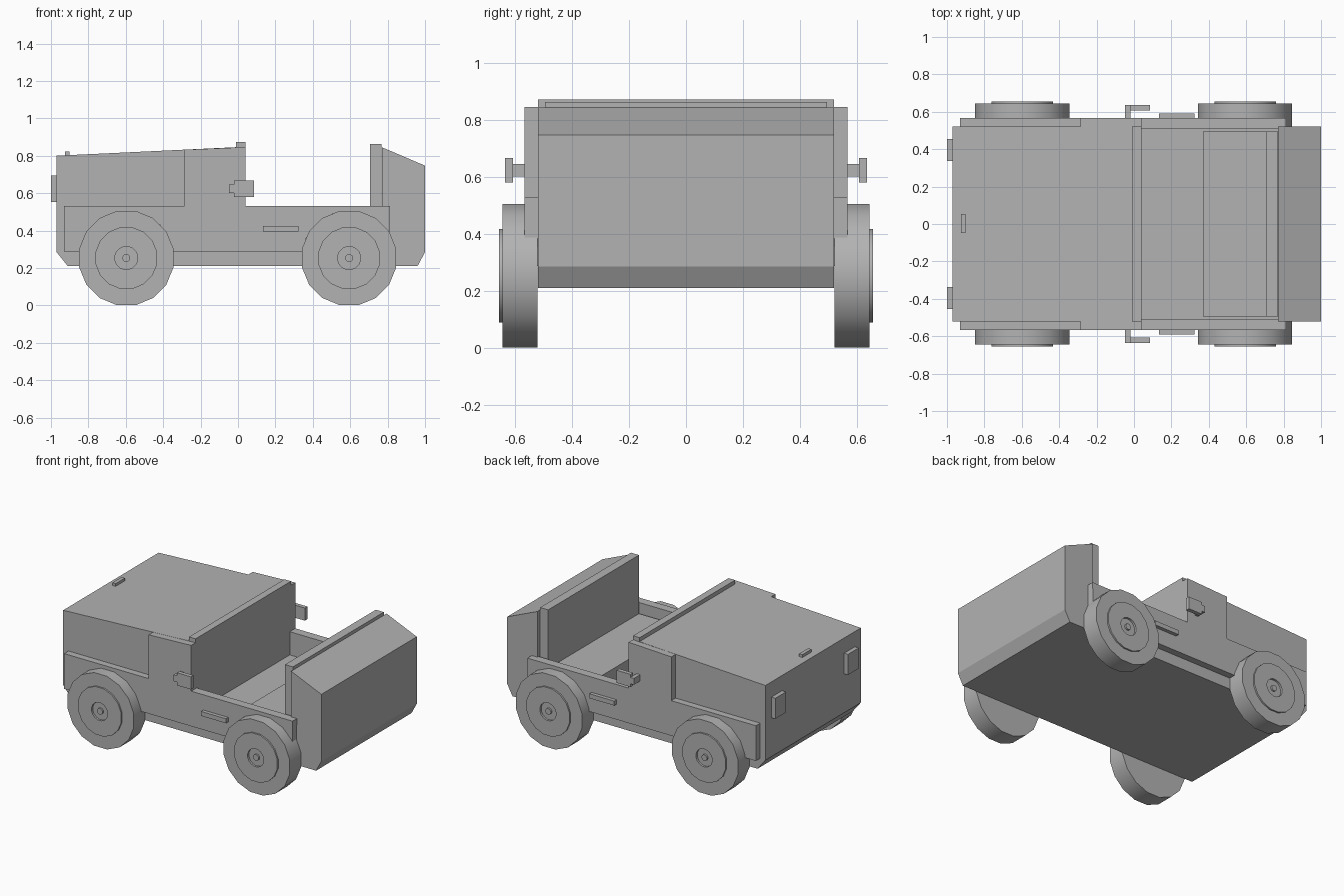
import bpy, bmesh, math
from mathutils import Matrix

if "Cube" in bpy.data.objects:
    bpy.data.objects.remove(bpy.data.objects["Cube"])

GREY = bpy.data.materials.new("dark_grey")
GREY.diffuse_color = (.45, .45, .45, 1)
GREY.use_nodes = True
GREY.node_tree.nodes["Principled BSDF"].inputs["Base Color"].default_value = GREY.diffuse_color


def finish(name, bm, smooth=False):
    bmesh.ops.recalc_face_normals(bm, faces=bm.faces)
    me = bpy.data.meshes.new(name)
    bm.to_mesh(me)
    bm.free()
    me.materials.append(GREY)
    if smooth:
        me.shade_smooth()
        me.set_sharp_from_angle(angle=math.radians(30))
    ob = bpy.data.objects.new(name, me)
    bpy.context.collection.objects.link(ob)
    return ob


def box(name, x, y, z):
    bm = bmesh.new()
    size = Matrix.Diagonal((x[1] - x[0], y[1] - y[0], z[1] - z[0], 1))
    mid = Matrix.Translation((sum(x) / 2, sum(y) / 2, sum(z) / 2))
    bmesh.ops.create_cube(bm, size=1, matrix=mid @ size)
    return finish(name, bm)


def extrude_profile(name, pts, y0, y1):
    bm = bmesh.new()
    face = bm.faces.new([bm.verts.new((x, y0, z)) for x, z in pts])
    new = bmesh.ops.extrude_face_region(bm, geom=[face])["geom"]
    verts = [v for v in new if isinstance(v, bmesh.types.BMVert)]
    bmesh.ops.translate(bm, verts=verts, vec=(0, y1 - y0, 0))
    return finish(name, bm)


def lathe(name, x, z, profile, sides):
    # rings of (radius, y) joined around the y axis and capped
    bm = bmesh.new()
    step = 2 * math.pi / sides
    rings = [[bm.verts.new((x + r * math.cos((i + .5) * step), y,
                            z + r * math.sin((i + .5) * step)))
              for i in range(sides)] for r, y in profile]
    for a, b in zip(rings, rings[1:]):
        for i in range(sides):
            j = (i + 1) % sides
            bm.faces.new((a[i], a[j], b[j], b[i]))
    bm.faces.new(rings[0])
    bm.faces.new(rings[-1])
    return finish(name, bm, smooth=True)


def both_sides(ob, smooth=False):
    # second copy on the opposite flank
    bm = bmesh.new()
    bm.from_mesh(ob.data)
    bmesh.ops.scale(bm, verts=bm.verts, vec=(1, -1, 1))
    finish(ob.name + "_opposite", bm, smooth)


def arch(cx, a0, a1, n=9):
    r = .253
    angles = [math.radians(a0 + (a1 - a0) * i / n) for i in range(n + 1)]
    return [(cx + r * math.cos(a), WHEEL_Z + r * math.sin(a)) for a in angles]


WHEEL_Z = .253
WHEELS = {"front": -.597, "rear": .594}
FLOOR = .37

# Body hull with open cabin between hood and tail box
extrude_profile("body", [
    (-.91, .21), (.96, .21), (1, .285), (1, .747), (.77, .845), (.77, FLOOR),
    (.04, FLOOR), (.04, .848), (-.97, .80), (-.97, .285)], -.52, .52)

# Cabin side walls
both_sides(box("cabin_wall", (.04, .77), (.507, .52), (FLOOR, .53)))

# Side panel with wheel arches and raised cowl section
panel = [(-.93, .287)] + arch(WHEELS["front"], 172, 8) + arch(WHEELS["rear"], 172, 31)
panel += [(.813, .53), (.04, .53), (.04, .846), (-.285, .832), (-.285, .53), (-.93, .53)]
both_sides(extrude_profile("side_panel", panel, .52, .567))

# Folded windscreen bar
box("windscreen_bar", (-.01, .04), (-.52, .52), (.84, .873))

# Bench seat
box("seat_cushion", (.37, .77), (-.495, .495), (FLOOR, .46))
box("seat_back", (.705, .766), (-.495, .495), (.46, .864))

# Hood catch
box("hood_catch", (-.925, -.90), (-.047, .053), (.79, .822))

# Headlamps
both_sides(box("headlamp", (-1, -.965), (.338, .455), (.553, .695)))

# Mirrors and side handles
both_sides(box("mirror_arm", (-.047, -.02), (.56, .635), (.602, .646)))
both_sides(box("mirror_plate", (-.022, .085), (.607, .635), (.58, .667)))
both_sides(box("side_handle", (.133, .323), (.56, .592), (.394, .425)))

# Wheels: tyre, raised rim, recessed hub and axle cap in one turned profile
WHEEL = [(.257, .522), (.257, .645), (.168, .645), (.168, .656), (.062, .656),
         (.062, .642), (.021, .642), (.021, .654)]
for where, x in WHEELS.items():
    both_sides(lathe(where + "_wheel", x, WHEEL_Z, WHEEL, 16), smooth=True)
